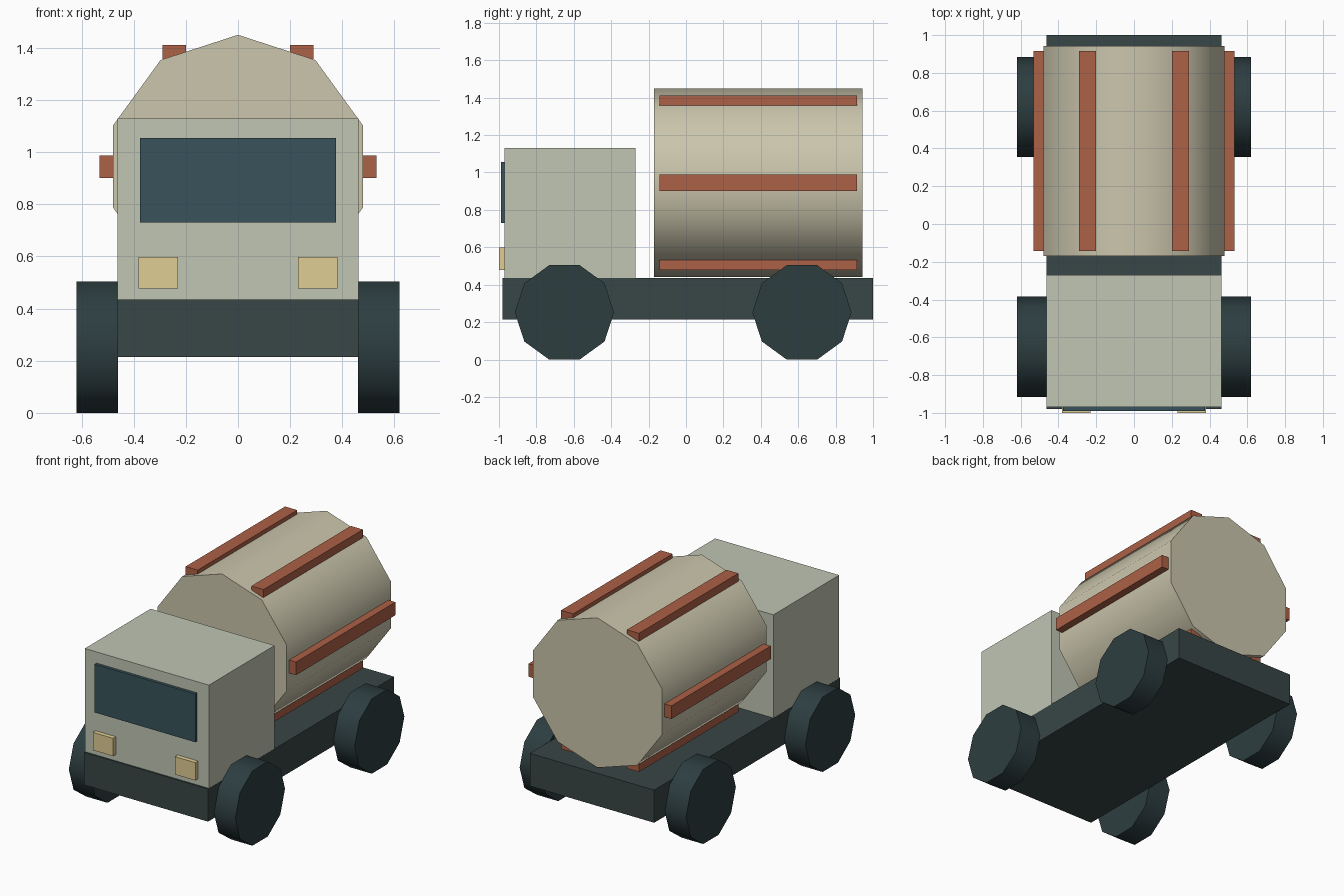
import bpy, bmesh
from math import sin, cos, pi, radians

if "Cube" in bpy.data.objects:
    bpy.data.objects.remove(bpy.data.objects["Cube"])


def material(name, rgb):
    m = bpy.data.materials.new(name)
    m.diffuse_color = (*[c ** 2.2 for c in rgb], 1)
    m.use_nodes = True
    m.node_tree.nodes["Principled BSDF"].inputs["Base Color"].default_value = m.diffuse_color
    return m


CAB = material("pale_green", (0.75, 0.77, 0.70))
TANK = material("cream", (0.79, 0.77, 0.67))
RUST = material("rust", (0.67, 0.38, 0.28))
DARK = material("dark_slate", (0.23, 0.28, 0.28))
TYRE = material("tyre", (0.19, 0.25, 0.26))
GLASS = material("glass", (0.23, 0.33, 0.36))
LAMP = material("lamp", (0.87, 0.80, 0.57))


def finish(name, bm, mat):
    bmesh.ops.recalc_face_normals(bm, faces=bm.faces)
    me = bpy.data.meshes.new(name)
    bm.to_mesh(me)
    bm.free()
    me.materials.append(mat)
    ob = bpy.data.objects.new(name, me)
    bpy.context.collection.objects.link(ob)
    return ob


def box(name, x, y, z, mat):
    """Box from (min, max) ranges."""
    bm = bmesh.new()
    bmesh.ops.create_cube(bm, size=1)
    for v in bm.verts:
        v.co = [r[0] + (c + 0.5) * (r[1] - r[0]) for c, r in zip(v.co, (x, y, z))]
    return finish(name, bm, mat)


def drum(name, axis, span, centre, r, phase, mat, n=10):
    """n-sided drum along x or y; centre is (other horizontal axis, z)."""
    bm = bmesh.new()
    ring = []
    for i in range(n):
        a = phase + 2 * pi * i / n
        u, z = centre[0] + r * cos(a), centre[1] + r * sin(a)
        ring.append(bm.verts.new((span[0], u, z) if axis == 'x' else (u, span[0], z)))
    cap = bm.faces.new(ring)
    ext = bmesh.ops.extrude_face_region(bm, geom=[cap], use_keep_orig=True)
    d = span[1] - span[0]
    bmesh.ops.translate(bm, vec=(d, 0, 0) if axis == 'x' else (0, d, 0),
                        verts=[g for g in ext['geom'] if isinstance(g, bmesh.types.BMVert)])
    ob = finish(name, bm, mat)
    # rounded shading on the sides, crisp rims
    bpy.ops.object.select_all(action='DESELECT')
    ob.select_set(True)
    bpy.context.view_layer.objects.active = ob
    bpy.ops.object.shade_smooth_by_angle(angle=radians(45))
    return ob


# Chassis and cab
box("chassis", (-0.463, 0.463), (-0.98, 1.0), (0.215, 0.435), DARK)
box("cab", (-0.462, 0.462), (-0.97, -0.27), (0.435, 1.13), CAB)
box("windscreen", (-0.375, 0.375), (-0.99, -0.96), (0.73, 1.055), GLASS)

# Tank, one corner pointing up
drum("tank", 'y', (-0.17, 0.943), (0, 0.945), 0.505, pi / 2, TANK)

for side, s in (("left", -1), ("right", 1)):
    def xr(a, b):
        return tuple(sorted((s * a, s * b)))

    # Headlights
    box(f"headlight_{side}", xr(0.23, 0.382), (-1.0, -0.96), (0.478, 0.598), LAMP)

    # Wheels, flat side on the ground
    for end, y in (("front", -0.65), ("rear", 0.62)):
        drum(f"wheel_{end}_{side}", 'x', xr(0.46, 0.62), (y, 0.252), 0.265, 0, TYRE)

    # Rails running along the tank
    for level, x, z in (("top", (0.2, 0.29), (1.358, 1.412)),
                        ("middle", (0.478, 0.532), (0.9, 0.988)),
                        ("bottom", (0.2, 0.29), (0.478, 0.532))):
        box(f"rail_{level}_{side}", xr(*x), (-0.143, 0.915), z, RUST)
